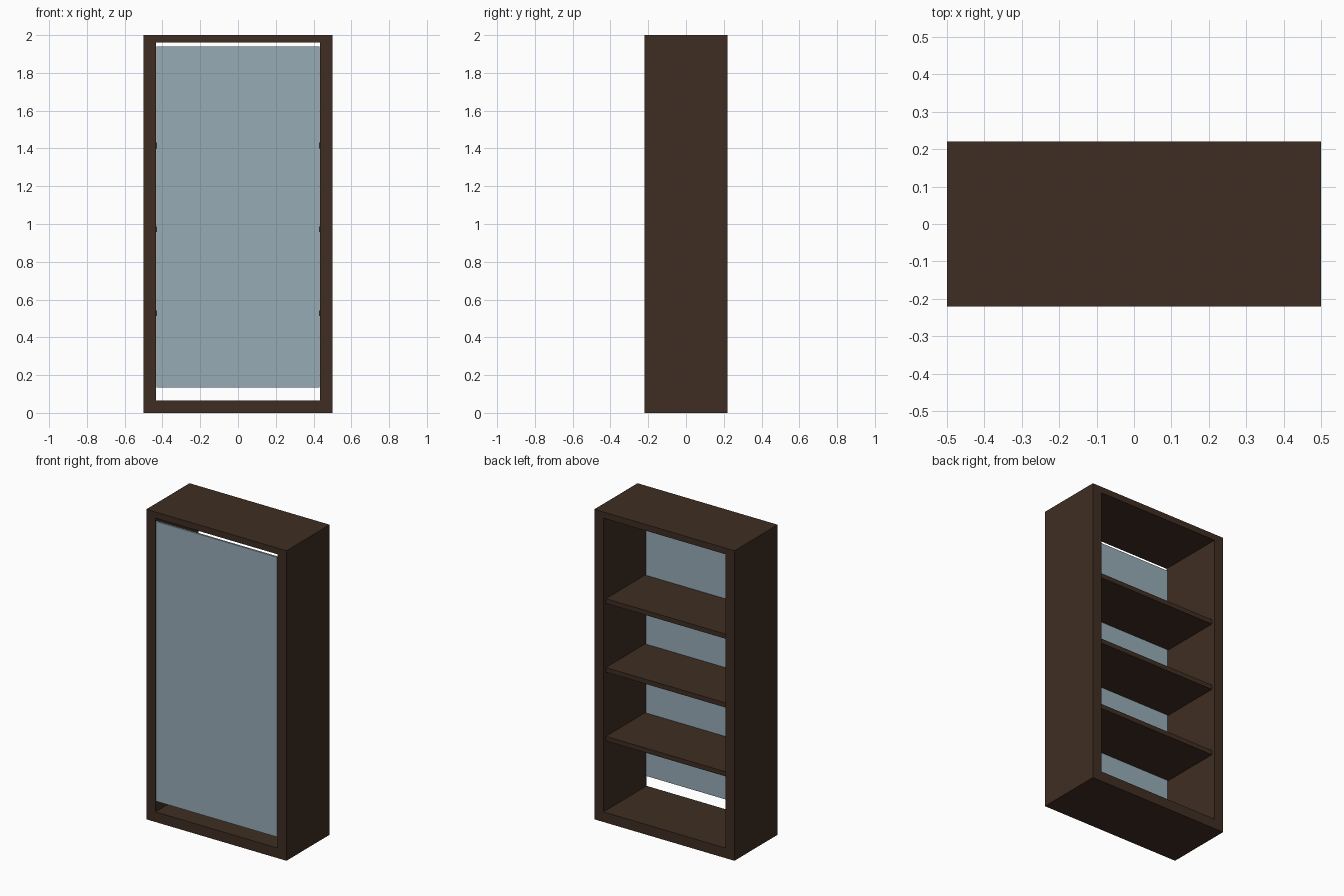
import bpy

if "Cube" in bpy.data.objects:
    bpy.data.objects.remove(bpy.data.objects["Cube"])

W, D, H = 1.0, 0.44, 2.0
SIDE, BASE, TOP = 0.065, 0.065, 0.04
INNER = W / 2 - SIDE


def material(name, color):
    m = bpy.data.materials.new(name)
    m.diffuse_color = (*color, 1)
    m.use_nodes = True
    m.node_tree.nodes["Principled BSDF"].inputs["Base Color"].default_value = m.diffuse_color
    return m


wood = material("dark_wood", (0.05, 0.027, 0.016))
glass = material("blue_glass", (0.31, 0.41, 0.47))


def box(name, x, y, z, mat):
    """Box spanning the (min, max) ranges on each axis."""
    bpy.ops.mesh.primitive_cube_add(
        size=1, location=[(a + b) / 2 for a, b in (x, y, z)])
    ob = bpy.context.object
    ob.name = name
    ob.scale = [b - a for a, b in (x, y, z)]
    bpy.ops.object.transform_apply(location=False, rotation=False, scale=True)
    ob.data.materials.append(mat)
    return ob


depth = (-D / 2, D / 2)

# Open-backed case
box("left_side", (-W / 2, -INNER), depth, (0, H), wood)
box("right_side", (INNER, W / 2), depth, (0, H), wood)
box("base_panel", (-INNER, INNER), depth, (0, BASE), wood)
box("top_panel", (-INNER, INNER), depth, (H - TOP, H), wood)

# Three evenly spaced shelves, set in slightly from the back
for i in range(3):
    z = 0.528 + i * 0.444
    box(f"shelf_{i + 1}", (-INNER, INNER), (-0.205, 0.195),
        (z - 0.015, z + 0.015), wood)

# Glass door, flush with the front and short of the top and base
box("glass_door", (-0.432, 0.432), (-D / 2, -D / 2 + 0.012), (0.135, 1.94), glass)
